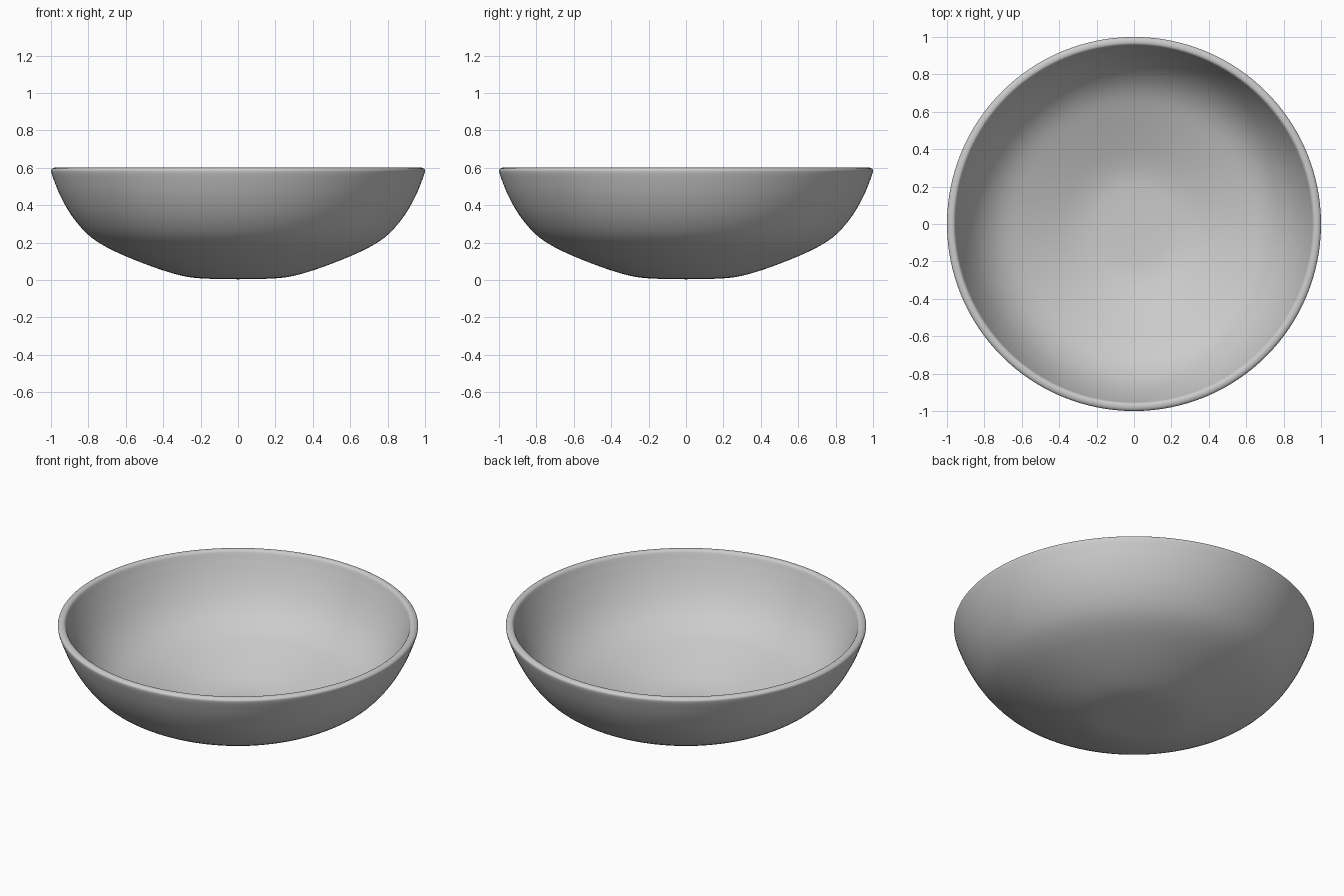
import bpy, bmesh, math
from mathutils import Vector

if "Cube" in bpy.data.objects:
    bpy.data.objects.remove(bpy.data.objects["Cube"])

SIDES = 128

# Half profile (radius, height): outer wall, rounded rim, inner wall
profile = [(0.0, 0.004), (0.12, 0.006), (0.2, 0.009), (0.27, 0.017), (0.35, 0.036),
           (0.46, 0.072), (0.6, 0.127), (0.72, 0.185), (0.81, 0.25), (0.89, 0.345),
           (0.95, 0.45), (0.985, 0.535), (0.999, 0.578), (0.997, 0.592), (0.984, 0.6),
           (0.967, 0.6), (0.957, 0.592), (0.95, 0.575), (0.937, 0.54), (0.9, 0.455),
           (0.845, 0.36), (0.775, 0.28), (0.69, 0.22), (0.57, 0.168), (0.44, 0.117),
           (0.34, 0.082), (0.26, 0.063), (0.19, 0.056), (0.1, 0.053), (0.0, 0.052)]


def smooth_curve(pts, steps):
    """Catmull-Rom curve through the points."""
    p = [Vector(q) for q in pts]
    p = [p[0]] + p + [p[-1]]
    out = []
    for a, b, c, d in zip(p, p[1:], p[2:], p[3:]):
        for s in range(steps):
            t = s / steps
            out.append(0.5 * (2 * b + (c - a) * t + (2 * a - 5 * b + 4 * c - d) * t * t
                              + (3 * b - a - 3 * c + d) * t ** 3))
    return out + [p[-1]]


# Bowl: spin the profile around z
bm = bmesh.new()
verts = [bm.verts.new((max(r, 0), 0, z)) for r, z in smooth_curve(profile, 3)]
edges = [bm.edges.new(pair) for pair in zip(verts, verts[1:])]
bmesh.ops.spin(bm, geom=verts + edges, cent=(0, 0, 0), axis=(0, 0, 1),
               angle=2 * math.pi, steps=SIDES)
bmesh.ops.remove_doubles(bm, verts=bm.verts, dist=1e-4)
bmesh.ops.recalc_face_normals(bm, faces=bm.faces)
for f in bm.faces:
    f.smooth = True
mesh = bpy.data.meshes.new("bowl")
bm.to_mesh(mesh)
bm.free()
bowl = bpy.data.objects.new("bowl", mesh)
bpy.context.collection.objects.link(bowl)
